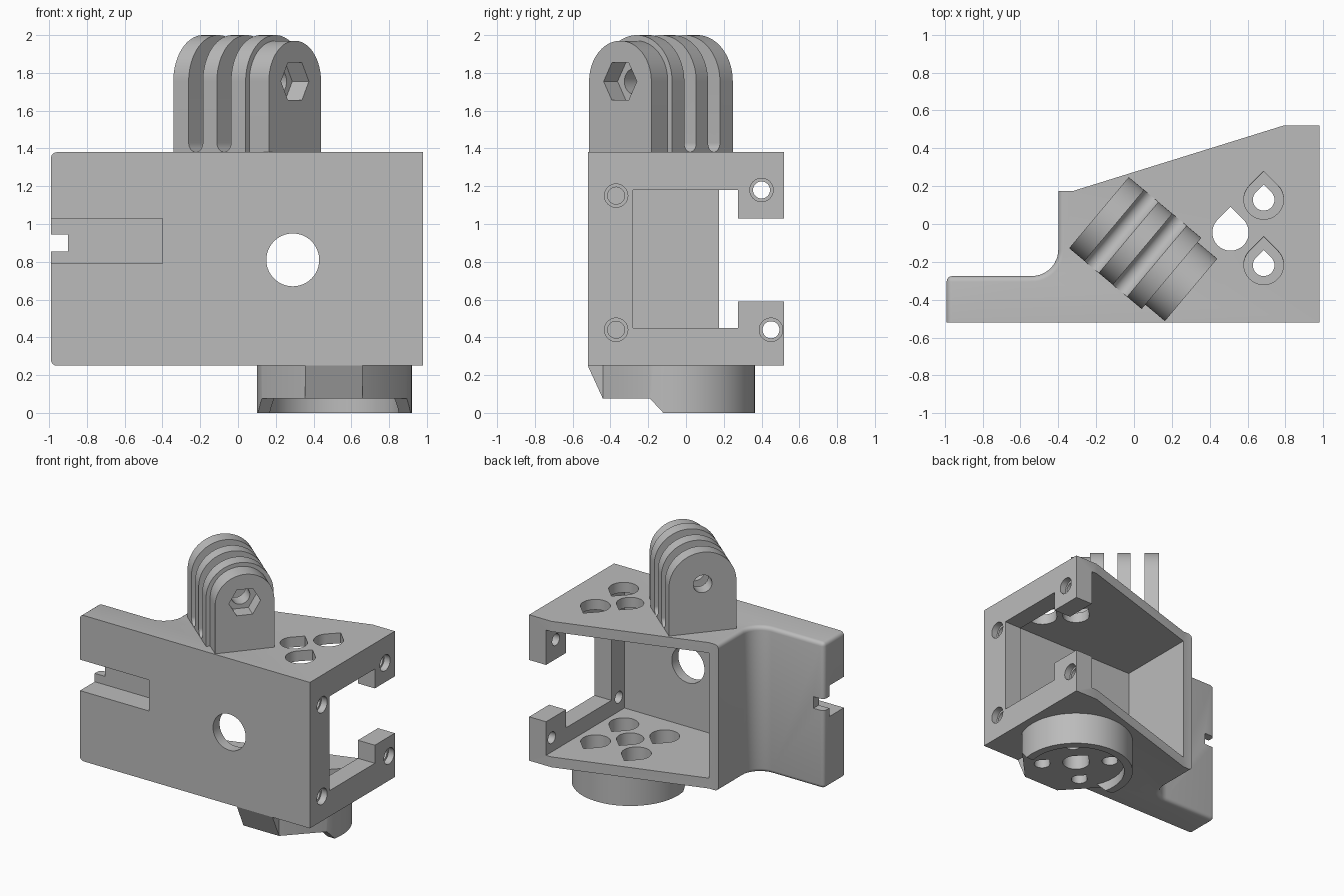
import bpy, bmesh
from math import sin, cos, pi, radians, asin
from mathutils import Vector, Matrix

cube = bpy.data.objects.get("Cube")
if cube:
    bpy.data.objects.remove(cube, do_unlink=True)

grey = bpy.data.materials.new("matte grey")
grey.use_nodes = True
COLOR = (0.5, 0.5, 0.5, 1)
grey.diffuse_color = COLOR
grey.node_tree.nodes["Principled BSDF"].inputs["Base Color"].default_value = COLOR

X, Y, Z = Vector((1, 0, 0)), Vector((0, 1, 0)), Vector((0, 0, 1))
O = Vector((0, 0, 0))


def prism(name, pts, lo, hi, u=X, v=Y, w=Z, origin=O, bevel=None):
    """Extrude a profile in the u, v plane from lo to hi along w."""
    bm = bmesh.new()
    base = [bm.verts.new(origin + u * a + v * b + w * lo) for a, b in pts]
    face = bm.faces.new(base)
    ext = bmesh.ops.extrude_face_region(bm, geom=[face])["geom"]
    bmesh.ops.translate(bm, vec=w * (hi - lo),
                        verts=[g for g in ext if isinstance(g, bmesh.types.BMVert)])
    bmesh.ops.recalc_face_normals(bm, faces=bm.faces)
    if bevel:
        bmesh.ops.bevel(bm, geom=[e for e in bm.edges if bevel(e)], offset=0.03,
                        segments=4, profile=0.5, affect='EDGES')
    mesh = bpy.data.meshes.new(name)
    bm.to_mesh(mesh)
    bm.free()
    mesh.materials.append(grey)
    obj = bpy.data.objects.new(name, mesh)
    bpy.context.collection.objects.link(obj)
    return obj


def box(name, x0, x1, y0, y1, z0, z1):
    return prism(name, [(x0, y0), (x1, y0), (x1, y1), (x0, y1)], z0, z1)


def arc(cx, cy, r, a0, a1, n=32):
    return [(cx + r * cos(radians(a0 + (a1 - a0) * i / n)),
             cy + r * sin(radians(a0 + (a1 - a0) * i / n))) for i in range(n + 1)]


def circle(cx, cy, r, n=48):
    return arc(cx, cy, r, 0, 360, n)[:-1]


def teardrop(cx, cy, r):
    return arc(cx, cy, r, 135, 405, 36) + [(cx, cy + r * 2 ** 0.5)]


def boolean(obj, tools, operation='DIFFERENCE'):
    bpy.context.view_layer.objects.active = obj
    for tool in tools:
        mod = obj.modifiers.new("cut", 'BOOLEAN')
        mod.operation, mod.solver, mod.object = operation, 'EXACT', tool
        bpy.ops.object.modifier_apply(modifier=mod.name)
    for tool in tools:
        bpy.data.objects.remove(tool, do_unlink=True)


def finish(obj):
    bpy.ops.object.select_all(action='DESELECT')
    obj.select_set(True)
    bpy.context.view_layer.objects.active = obj
    bpy.ops.object.shade_smooth_by_angle(angle=radians(30))


# Housing: plan outline with side arm, filleted corner and sloped back
BOTTOM, TOP = 0.25, 1.38


def soft_edge(e):
    a, b = (v.co for v in e.verts)
    if max(a.x, b.x) > -0.39:
        return False
    if abs(a.z - b.z) > 0.1:
        return a.x < -0.95 and a.y > -0.4
    return max(a.y, b.y) > -0.5


outline = [(-0.99, -0.52), (0.98, -0.52), (0.98, 0.52), (0.79, 0.52), (-0.32, 0.175),
           (-0.4, 0.175)] + arc(-0.54, -0.135, 0.14, 0, -90, 12) + [(-0.99, -0.275)]
housing = prism("housing", outline, BOTTOM, TOP, bevel=soft_edge)

# Cavity open at the back, end window, arm slot and notch, round front hole
cutters = [
    box("cavity", -0.32, 0.835, -0.44, 0.9, 0.33, 1.3),
    box("window", 0.8, 1.1, -0.28, 0.275, 0.45, 1.18),
    box("window_slot", 0.8, 1.1, 0.2, 0.9, 0.59, 1.03),
    box("arm_slot", -1.1, -0.4, -0.7, -0.34, 0.79, 1.03),
    box("arm_notch", -1.1, -0.9, -0.4, -0.2, 0.855, 0.945),
    prism("front_hole", circle(0.29, 0.81, 0.14), -0.7, -0.4, X, Z, Y),
]
# Stepped screw holes in the end frame
for y, z in [(-0.37, 1.15), (-0.37, 0.44), (0.4, 1.18), (0.45, 0.44)]:
    cutters.append(prism("screw_hole", circle(y, z, 0.045, 32), 0.8, 1.1, Y, Z, X))
    cutters.append(prism("screw_head", circle(y, z, 0.062, 32), 0.93, 1.1, Y, Z, X))

# Teardrop access holes in the roof
CX, CY = 0.51, -0.045
for x, y, r in [(0.685, 0.13, 0.105), (0.685, -0.215, 0.105), (CX, CY, 0.096)]:
    cutters.append(prism("roof_hole", teardrop(x, y, r), 1.25, 1.5))


# Holes through the floor and the round foot
def floor_holes():
    holes = [prism("centre_hole", teardrop(CX, CY, 0.096), -0.1, 0.4)]
    for sx in (-1, 1):
        for sy in (-1, 1):
            x, y = CX + sx * 0.175, CY + sy * 0.173
            holes.append(prism("bolt_hole", teardrop(x, y, 0.057), -0.1, 0.4))
            holes.append(prism("bolt_head", teardrop(x, y, 0.105), 0.15, 0.4))
    return holes


boolean(housing, cutters + floor_holes())
finish(housing)

# Round foot with flattened front corners, rim and wedge rib
start = math_deg = asin(-0.15 / 0.41) * 180 / pi
foot_outline = arc(CX, CY, 0.41, start, 180 - start, 64) + [(0.355, -0.44), (0.66, -0.44)]
foot = prism("round_foot", foot_outline, 0, 0.29)
boolean(foot, [
    prism("foot_recess", circle(CX, CY, 0.35, 64), -0.1, 0.075),
    prism("rim_cut", [(-1, 0.075), (-0.19, 0.075), (-0.05, -0.075), (-1, -0.075)],
          -0.5, 1.5, Y, Z, X),
])
rib = prism("rib", [(-0.3, 0.075), (-0.44, 0.075), (-0.52, 0.25), (-0.5, 0.29), (-0.3, 0.29)],
            0.355, 0.66, Y, Z, X)
boolean(foot, [rib], 'UNION')
boolean(foot, floor_holes())
finish(foot)

# Hinge fins: w runs along the pivot, u across the fins
W = Vector((cos(radians(-40)), sin(radians(-40)), 0))
U = Vector((-W.y, W.x, 0))
START = Vector((-0.185, 0.06, 0))
PIVOT = 1.755


def lug(name, r, lo, hi):
    pts = [(-r, 1.34), (r, 1.34)] + arc(0, PIVOT, r, 0, 180, 40)
    return prism(name, pts, lo, hi, U, Z, W, START)


fins = lug("hinge_fins", 0.245, 0, 0.5)
slots = []
for s in (0.155, 0.35):
    pts = arc(s, 1.43, 0.049, 180, 360, 16) + [(s + 0.049, 2.2), (s - 0.049, 2.2)]
    slots.append(prism("fin_slot", pts, -0.5, 0.5, W, Z, U, START))
boolean(fins, slots)

# Nut boss with hexagonal pocket
boolean(fins, [lug("nut_boss", 0.215, 0.45, 0.635)], 'UNION')
boolean(fins, [
    prism("pivot_hole", circle(0, PIVOT, 0.068, 40), -0.2, 0.9, U, Z, W, START),
    prism("nut_pocket", circle(0, PIVOT, 0.115, 6), 0.52, 0.9, U, Z, W, START),
])
finish(fins)
